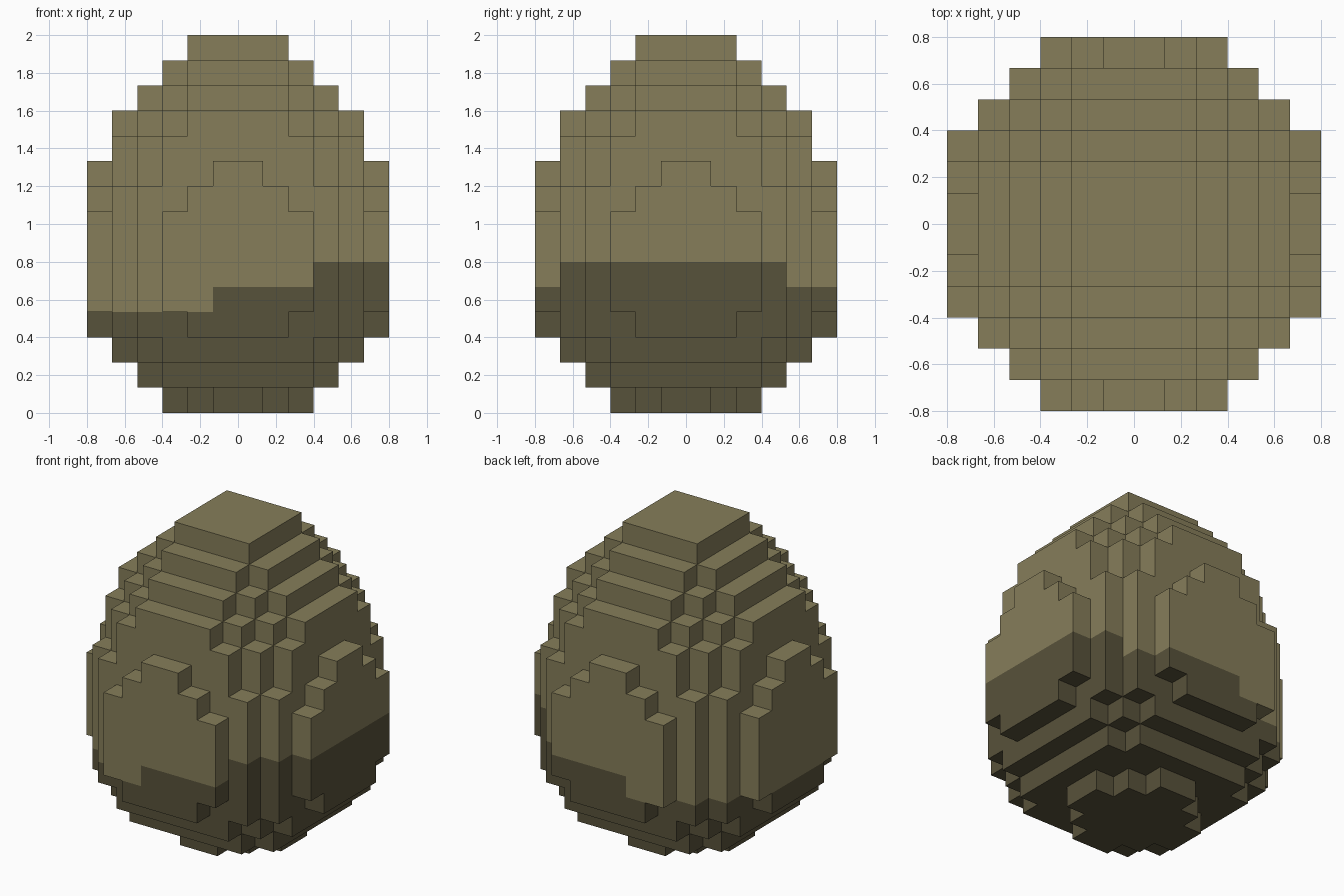
import bpy
import bmesh
from mathutils import Vector

cube = bpy.data.objects.get("Cube")
if cube:
    bpy.data.objects.remove(cube, do_unlink=True)

UNIT = 2 / 15  # edge of one block

# Footprints: half-width of each row of blocks, from the centre row outward
BELLY = [6, 6, 6, 5, 4, 3]
SHOULDER = [6, 6, 5, 5, 4, 2]
HIP = [5, 5, 5, 4, 3]
LAYERS = [
    [3, 2, 1], [4, 4, 4, 3], HIP, SHOULDER,
    BELLY, BELLY, BELLY, BELLY,
    SHOULDER, [6, 5, 5, 4, 3, 1], HIP, [5, 5, 4, 3, 2],
    [4, 4, 3, 2], [3, 3, 2], [2, 2],
]


def material(name, color):
    mat = bpy.data.materials.new(name)
    mat.use_nodes = True
    mat.diffuse_color = color
    mat.node_tree.nodes["Principled BSDF"].inputs["Base Color"].default_value = color
    return mat


def dark_height(x, y):
    """Number of dark layers in the column of blocks at x, y."""
    if x < -1:
        return 4
    if x < 3 or y >= 4:
        return 5
    return 6


# Fill the egg with blocks, layer by layer
blocks = set()
for z, rows in enumerate(LAYERS):
    for row, half in enumerate(rows):
        for x in range(-half, half):
            blocks.add((x, row, z))
            blocks.add((x, -row - 1, z))

# Keep only the outer faces of the blocks
bm = bmesh.new()
corners = {}


def corner(point):
    key = tuple(round(c) for c in point)
    if key not in corners:
        corners[key] = bm.verts.new(Vector(key) * UNIT)
    return corners[key]


for block in sorted(blocks):
    for axis in range(3):
        for side in (0, 1):
            neighbour = list(block)
            neighbour[axis] += 2 * side - 1
            if tuple(neighbour) in blocks:
                continue
            start, u, v = Vector(block), Vector(), Vector()
            start[axis] += side
            u[(axis + 1) % 3] = 1
            v[(axis + 2) % 3] = 1
            quad = [start, start + u, start + u + v, start + v]
            if not side:
                quad.reverse()
            face = bm.faces.new([corner(p) for p in quad])
            face.material_index = int(block[2] < dark_height(*block[:2]))

mesh = bpy.data.meshes.new("egg_shell")
bm.to_mesh(mesh)
bm.free()
mesh.materials.append(material("light_olive", (0.238, 0.207, 0.102, 1)))
mesh.materials.append(material("dark_olive", (0.097, 0.084, 0.043, 1)))
egg = bpy.data.objects.new("egg_shell", mesh)
bpy.context.collection.objects.link(egg)
